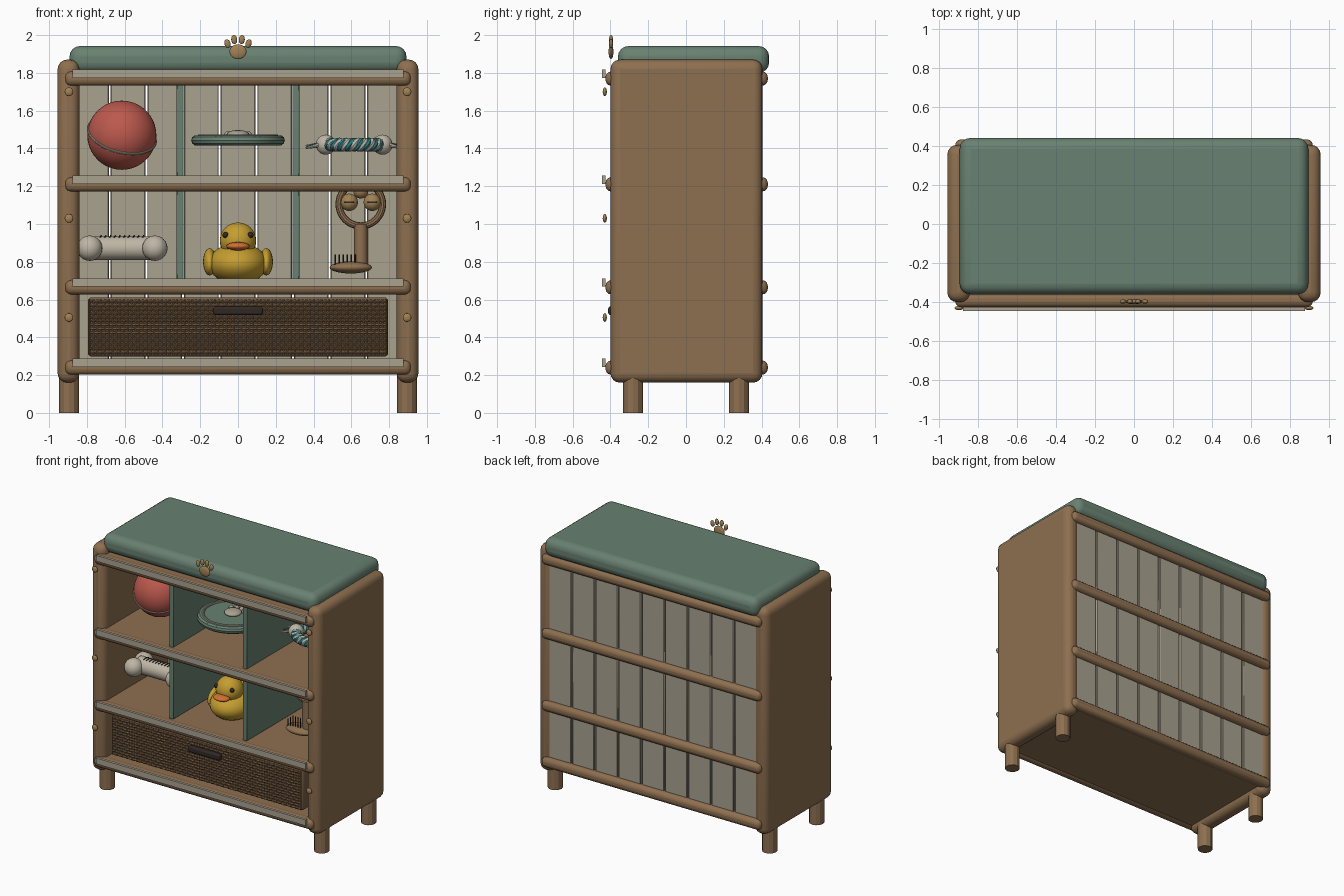
import bpy, math
from mathutils import Vector

if "Cube" in bpy.data.objects:
    bpy.data.objects.remove(bpy.data.objects["Cube"])

COL = {"wood": (.27, .16, .08), "beige": (.40, .36, .28), "green": (.14, .22, .165),
       "red": (.50, .10, .075), "teal": (.02, .20, .23), "yellow": (.56, .34, .03),
       "orange": (.65, .16, .03), "dark": (.03, .022, .018), "gold": (.36, .22, .09),
       "cream": (.52, .47, .38), "cane": (.19, .11, .055)}
MATS = {}
for k, c in COL.items():
    MATS[k] = bpy.data.materials.new(k)
    MATS[k].diffuse_color = (*c, 1)


def finish(name, mat, smooth=True):
    o = bpy.context.object
    o.name = name
    o.data.materials.clear()
    o.data.materials.append(MATS[mat])
    if smooth:
        bpy.ops.object.shade_smooth_by_angle(angle=math.radians(35))
    return o


def box(name, mat, x, y, z, bevel=0, seg=3):
    """Box from (min, max) ranges, optionally with rounded edges."""
    bpy.ops.mesh.primitive_cube_add(size=1, location=[sum(r) / 2 for r in (x, y, z)])
    o = bpy.context.object
    o.scale = [r[1] - r[0] for r in (x, y, z)]
    bpy.ops.object.transform_apply(location=False, rotation=False, scale=True)
    if bevel:
        m = o.modifiers.new("round", "BEVEL")
        m.width, m.segments = bevel, seg
    return finish(name, mat)


def ball(name, mat, loc, r, rot=(0, 0, 0), seg=24):
    bpy.ops.mesh.primitive_uv_sphere_add(segments=seg, ring_count=seg // 2, radius=1, location=loc, rotation=rot)
    bpy.context.object.scale = r if isinstance(r, tuple) else (r, r, r)
    return finish(name, mat)


def rod(name, mat, a, b, r, r2=None, n=20, smooth=True):
    """Cylinder or cone between two points."""
    a, b = Vector(a), Vector(b)
    d = b - a
    bpy.ops.mesh.primitive_cone_add(vertices=n, radius1=r, radius2=r if r2 is None else r2, depth=d.length,
                                    location=(a + b) / 2, rotation=d.to_track_quat('Z', 'Y').to_euler())
    return finish(name, mat, smooth)


def ring(name, mat, loc, R, r, rot=(0, 0, 0)):
    bpy.ops.mesh.primitive_torus_add(major_radius=R, minor_radius=r, major_segments=40, minor_segments=10,
                                     location=loc, rotation=rot)
    return finish(name, mat)


def tubes(name, mat, paths, r, cyclic=False, res=1):
    """Several round strands in one mesh."""
    cu = bpy.data.curves.new(name, 'CURVE')
    cu.dimensions, cu.bevel_depth, cu.bevel_resolution, cu.use_fill_caps = '3D', r, res, True
    for p in paths:
        s = cu.splines.new('POLY')
        s.points.add(len(p) - 1)
        s.use_cyclic_u = cyclic
        for pt, co in zip(s.points, p):
            pt.co = (*co, 1)
    o = bpy.data.objects.new(name, cu)
    bpy.context.collection.objects.link(o)
    bpy.ops.object.select_all(action='DESELECT')
    o.select_set(True)
    bpy.context.view_layer.objects.active = o
    bpy.ops.object.convert(target='MESH')
    return finish(name, mat)


# side panels, legs and screw caps
for s, side in ((-1, "left"), (1, "right")):
    box(f"{side}_panel", "wood", sorted((s * .84, s * .955)), (-.4, .405), (.16, 1.87), .05, 4)
    for y, end in ((-.28, "front"), (.28, "back")):
        rod(f"{side}_{end}_leg", "wood", (s * .895, y, 0), (s * .895, y, .2), .053, n=12, smooth=False)
    for z in (.505, 1.03, 1.70):
        ball(f"{side}_screw_cap", "gold", (s * .895, -.43, z), (.023, .011, .023), seg=16)

# shelves with front and back rails and light edge strips
for z in (.24, .665, 1.21, 1.77):
    box("shelf", "wood", (-.86, .86), (-.39, .38), (z - .03, z + .035))
    for y, end in ((-.388, "front"), (.395, "back")):
        box(f"{end}_rail", "wood", (-.915, .915), (y - .038, y + .038), (z - .038, z + .038), .03)
    box("edge_strip", "beige", (-.875, .875), (-.445, -.425), (z + .003, z + .047))

# back slats
for i in range(9):
    x = (i - 4) * .194
    box("back_slat", "beige", (x - .092, x + .092), (.365, .395), (.24, 1.78), .005, 1)

# dividers and top cushion
for x in (-.307, .307):
    for z in ((.70, 1.18), (1.24, 1.74)):
        box("divider", "green", (x - .018, x + .018), (-.36, .36), z, .006, 2)
box("top_cushion", "green", (-.892, .892), (-.36, .44), (1.80, 1.942), .055, 4)

# woven drawer
box("drawer", "cane", (-.795, .795), (-.365, .34), (.298, .612), .02)
rows = []
for j in range(14):
    z = .32 + j * .0208
    rows.append([(-.785 + i * 1.57 / 156, -.371 + .006 * math.cos(math.pi * (i / 2 + j)), z) for i in range(157)])
tubes("drawer_weave", "wood", rows, .0075)
tubes("drawer_stakes", "cane", [[(-.785 + i * 1.57 / 78, -.371, .31), (-.785 + i * 1.57 / 78, -.371, .60)]
                                for i in range(79)], .005)
box("drawer_handle", "dark", (-.132, .132), (-.412, -.372), (.518, .563), .012)

# paw emblem
ball("paw_pad", "gold", (0, -.397, 1.912), (.045, .013, .039))
for x, z in ((-.056, 1.955), (-.02, 1.976), (.02, 1.976), (.056, 1.955)):
    ball("paw_toe", "gold", (x, -.397, z), (.016, .011, .024), (0, x * 5, 0), 16)

# red ball with seam
ball("toy_ball", "red", (-.615, -.05, 1.47), .183, seg=40)
ring("ball_seam", "beige", (-.615, -.05, 1.47), .182, .008, (math.radians(30), math.radians(14), 0))

# flying disc
rod("disc_plate", "green", (0, -.06, 1.435), (0, -.06, 1.465), .235, n=48)
bpy.context.object.data.update()
o = ring("disc_rim", "green", (0, -.06, 1.443), .22, .028)
ring("disc_groove", "beige", (0, -.06, 1.466), .205, .009)
ball("disc_boss", "beige", (0, -.06, 1.475), (.06, .06, .022))
for a in (-.055, -.02, .02, .055):
    ball("disc_dot", "beige", (a, -.06 + .085 - abs(a) * .5, 1.47), (.018, .02, .022), seg=12)

# rope ring with two knots and frayed ends
def strand(ph):
    pts = []
    for i in range(240):
        t = 2 * math.pi * i / 240
        w = 11 * t + ph
        R = .13 + .019 * math.cos(w)
        pts.append((.615 + R * 1.1 * math.cos(t), .06 + R * math.sin(t), 1.42 + .019 * math.sin(w)))
    return pts
for k, c in enumerate(("teal", "cream", "teal", "cream")):
    tubes("rope_strand", c, [strand(k * math.pi / 2)], .018, True, 2)
for s in (-1, 1):
    kx = .615 + s * .15
    ball("rope_knot", "cream", (kx, .03, 1.42), .053)
    for d in (-.02, 0, .02):
        rod("rope_fray", "teal" if d == 0 else "cream", (kx + s * .03, .03 + d, 1.42),
            (kx + s * .105, .03 + 2.2 * d, 1.408 + d * .3), .014, .005, 8)

# plush bone with stitches
rod("bone_shaft", "cream", (-.78, -.06, .872), (-.44, -.06, .872), .062, n=28)
for x in (-.785, -.44):
    for y in (-.12, 0):
        ball("bone_knob", "cream", (x, y, .872), .067)
tubes("bone_stitches", "dark", [[(-.73 + i * .025, -.085, .93), (-.725 + i * .025, -.06, .937),
                                 (-.72 + i * .025, -.035, .93)] for i in range(10)], .004)

# rubber duck
ball("duck_body", "yellow", (0, -.05, .79), (.155, .185, .11), seg=32)
ball("duck_tail", "yellow", (0, .11, .845), (.06, .085, .045), (.6, 0, 0))
ball("duck_head", "yellow", (0, -.10, .912), .096, seg=32)
ball("duck_beak", "orange", (0, -.195, .882), (.062, .05, .022))
for s in (-1, 1):
    ball("duck_wing", "yellow", (s * .15, -.04, .80), (.035, .10, .07), (.25, 0, 0))
    ball("duck_eye", "dark", (s * .066, -.165, .942), .016, seg=12)

# bell wand: ring, handle, two bells and brush foot
ring("wand_ring", "wood", (.65, -.10, 1.105), .115, .019, (math.pi / 2, 0, 0))
rod("wand_handle", "wood", (.65, -.10, .77), (.65, -.10, 1.0), .036)
for x in (.589, .711):
    ball("wand_bell", "gold", (x, -.10, 1.115), .046)
    box("bell_slot", "dark", (x - .025, x + .025), (-.149, -.13), (1.111, 1.119))
ball("wand_top_bell", "gold", (.65, -.10, 1.175), .04)
ball("brush_foot", "wood", (.597, -.11, .77), (.112, .07, .032))
for i in range(6):
    for y in (-.14, -.11, -.08):
        rod("brush_bristle", "dark", (.515 + i * .021, y, .775), (.515 + i * .021, y, .838), .004, n=6)

for m in bpy.data.materials:
    if m.users and not m.is_grease_pencil:
        m.use_nodes = True
        m.node_tree.nodes["Principled BSDF"].inputs["Base Color"].default_value = m.diffuse_color
